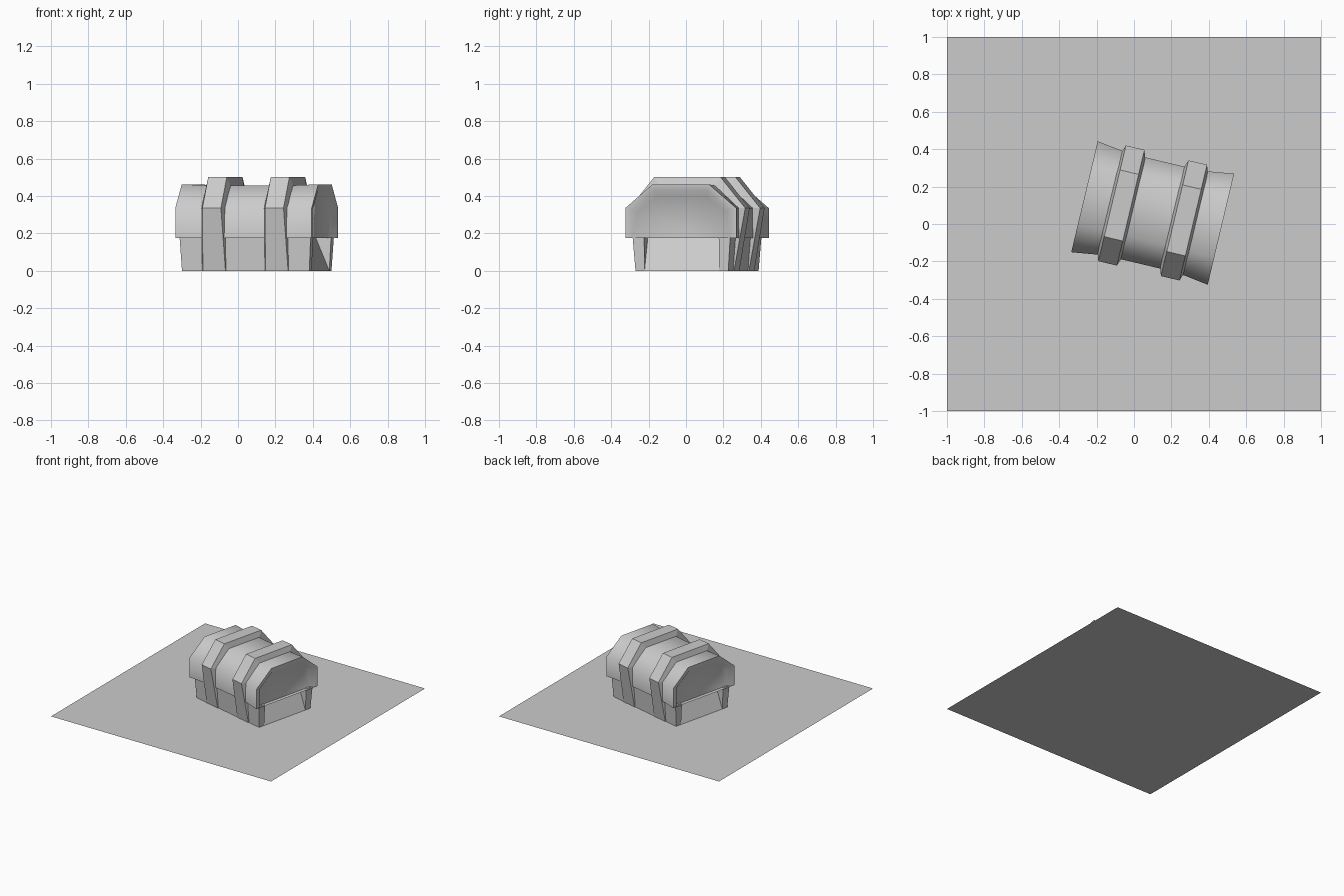
import bpy, bmesh, math
from mathutils import Matrix

if "Cube" in bpy.data.objects:
    bpy.data.objects.remove(bpy.data.objects["Cube"])

PLACE = Matrix.Translation((0.10, 0.059, 0)) @ Matrix.Rotation(math.radians(-13.4), 4, 'Z')


def loft(name, rings, smooth=None):
    """Skin closed rings of points, cap both ends, place on the ground."""
    bm = bmesh.new()
    loops = [[bm.verts.new(p) for p in r] for r in rings]
    n = len(loops[0])
    for a, b in zip(loops, loops[1:]):
        for i in range(n):
            j = (i + 1) % n
            bm.faces.new((a[i], a[j], b[j], b[i]))
    bm.faces.new(loops[0][::-1])
    bm.faces.new(loops[-1])
    bmesh.ops.remove_doubles(bm, verts=bm.verts, dist=0.0005)
    bmesh.ops.recalc_face_normals(bm, faces=bm.faces)
    bm.transform(PLACE)
    me = bpy.data.meshes.new(name)
    bm.to_mesh(me)
    bm.free()
    ob = bpy.data.objects.new(name, me)
    bpy.context.collection.objects.link(ob)
    if smooth:
        bpy.ops.object.select_all(action='DESELECT')
        ob.select_set(True)
        bpy.context.view_layer.objects.active = ob
        bpy.ops.object.shade_smooth_by_angle(angle=math.radians(smooth))
    return ob


# Ground tile
bpy.ops.mesh.primitive_plane_add(size=2)
bpy.context.object.name = "ground_tile"


# Chest body: tapered box whose end panels lean inward between corner posts
def body_plan(a, b, notch, z):
    p = 0.205
    half = [(a, -b), (a, -p), (a - notch, -p), (a - notch, p), (a, p), (a, b)]
    return [(x, y, z) for x, y in half] + [(-x, -y, z) for x, y in half]


loft("chest_body", [body_plan(0.35, 0.255, 0, 0), body_plan(0.36, 0.268, 0.085, 0.178)])


# Lid: faceted arch flaring at the ends, with a bevelled recess in each end
def arch(x, b, t, shoulder, top):
    side = [(b, 0.175), (b, shoulder), (t, top)]
    return [(x, -y, z) for y, z in side] + [(x, y, z) for y, z in reversed(side)]


half_lid = [(0.20, 0.28, 0.150, 0.335, 0.455),
            (0.375, 0.305, 0.155, 0.335, 0.462),
            (0.372, 0.270, 0.145, 0.328, 0.430),
            (0.345, 0.247, 0.135, 0.312, 0.397)]
sections = [(-s[0],) + s[1:] for s in reversed(half_lid)] + half_lid
loft("chest_lid", [arch(*s) for s in sections], smooth=55)


# Straps: bands with bevelled sides running over the lid, tapering to the floor
path = [(0.250, 0, 0.259, 0, 0.062),
        (0.268, 0.335, 0.318, 0.335, 0.051),
        (0.145, 0.445, 0.183, 0.50, 0.051)]
path = [(-a, b, -c, d, w) for a, b, c, d, w in path] + path[::-1]
for name, cx in (("left_strap", -0.172), ("right_strap", 0.172)):
    loft(name, [[(cx - 0.068, yi, zi), (cx - w, yo, zo), (cx + w, yo, zo), (cx + 0.068, yi, zi)]
                for yi, zi, yo, zo, w in path])
